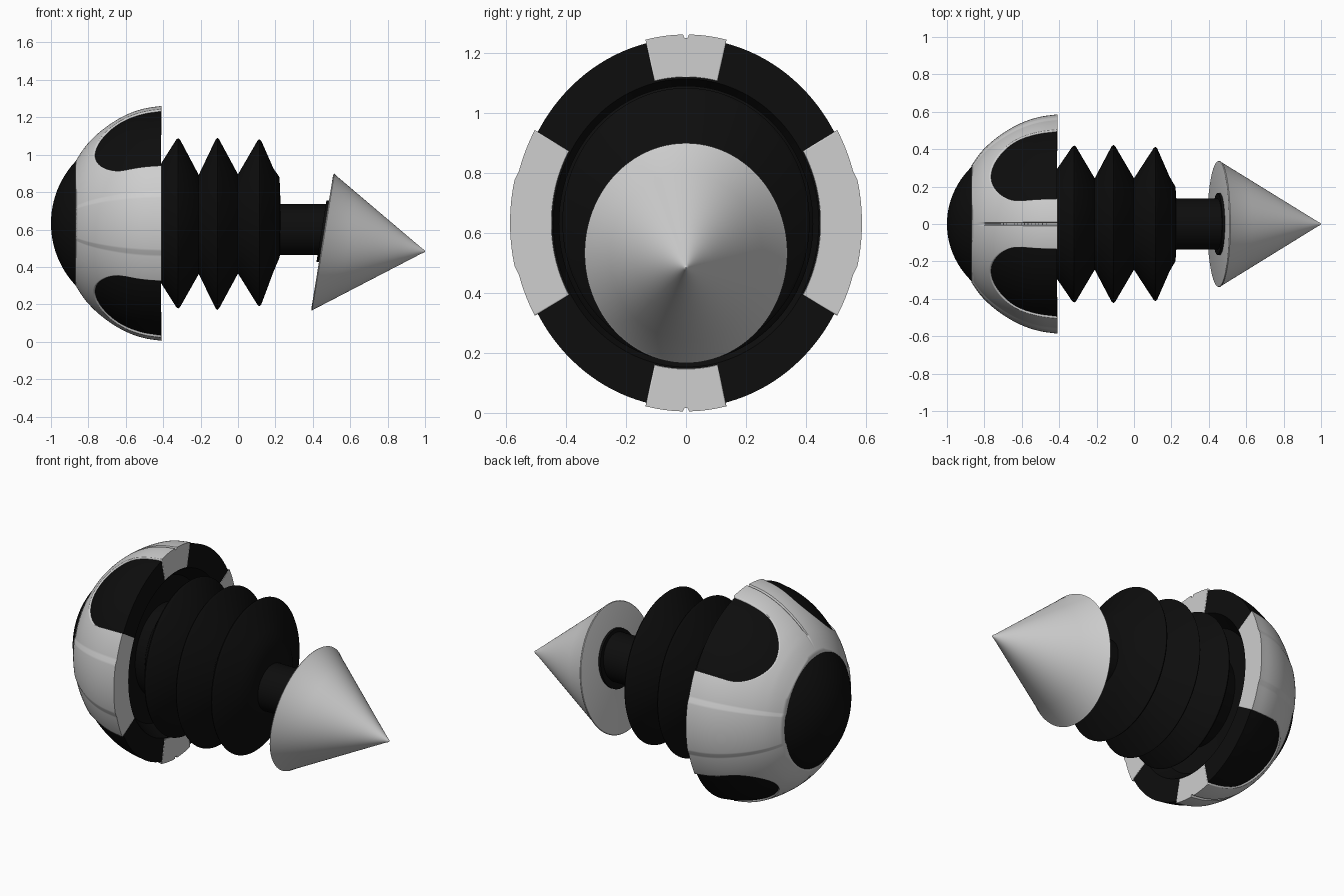
import bpy, bmesh, math

if "Cube" in bpy.data.objects:
    bpy.data.objects.remove(bpy.data.objects["Cube"])

CZ = 0.633      # height of the long axis
YS = 0.922      # everything is slightly squashed sideways


def material(name, v):
    m = bpy.data.materials.new(name)
    m.diffuse_color = (v, v, v, 1)
    m.use_nodes = True
    m.node_tree.nodes["Principled BSDF"].inputs["Base Color"].default_value = m.diffuse_color
    return m


black = material("black", 0.004)
white = material("light_grey", 0.62)


def finish(name, bm, mat, angle=35):
    me = bpy.data.meshes.new(name)
    bm.to_mesh(me)
    bm.free()
    ob = bpy.data.objects.new(name, me)
    bpy.context.collection.objects.link(ob)
    me.materials.append(mat)
    bpy.ops.object.select_all(action='DESELECT')
    ob.select_set(True)
    bpy.context.view_layer.objects.active = ob
    bpy.ops.object.shade_smooth_by_angle(angle=math.radians(angle))
    return ob


def loft(name, profile, mat, ys=YS, shear=0.0, n=96):
    """Rings along x; profile entries are (x, radius, centre z)."""
    bm = bmesh.new()
    rings = []
    for x, r, cz in profile:
        ring = []
        for i in range(n):
            a = 2 * math.pi * i / n
            dz = r * math.cos(a)
            ring.append(bm.verts.new((x + shear * dz, ys * r * math.sin(a), cz + dz)))
        rings.append(ring)
    for a, b in zip(rings, rings[1:]):
        for i in range(n):
            j = (i + 1) % n
            bm.faces.new((a[i], b[i], b[j], a[j]))
    bm.faces.new(rings[0])
    bm.faces.new(rings[-1][::-1])
    bmesh.ops.recalc_face_normals(bm, faces=bm.faces)
    return finish(name, bm, mat)


# Dome outline: nose cap as a sphere, then a measured curve
DOME = [(-.87, .33), (-.835, .385), (-.80, .43), (-.74, .488), (-.66, .546),
        (-.58, .588), (-.50, .614), (-.41, .628)]


def dome_r(x):
    if x <= -.87:
        d = x + 1
        return math.sqrt(max(0, 2 * .484 * d - d * d))
    for k in range(len(DOME) - 1):
        (x0, r0), (x1, r1) = DOME[k], DOME[k + 1]
        if x <= x1 + 1e-6:
            # cubic interpolation with central-difference slopes
            def slope(i):
                a, b = DOME[max(i - 1, 0)], DOME[min(i + 1, len(DOME) - 1)]
                return (b[1] - a[1]) / (b[0] - a[0])
            h = x1 - x0
            t = (x - x0) / h
            return ((2*t**3 - 3*t**2 + 1) * r0 + (t**3 - 2*t**2 + t) * h * slope(k)
                    + (3*t**2 - 2*t**3) * r1 + (t**3 - t**2) * h * slope(k + 1))
    return DOME[-1][1]


LO, HI = 13.5, 60.5     # angular limits of each dark opening, from vertical


def fold(deg):
    d = deg % 180
    return min(d, 180 - d)


def opening_x(phi):
    d = abs(phi - (LO + HI) / 2) / ((HI - LO) / 2)
    return -.60 - .17 * math.sqrt(max(0, 1 - d * d))


def relief(phi, x):
    # seam on the top and bottom bands, raised strip on the side bands
    if phi < .9:
        return -.012 * min(1, max(0, (x + .84) / .1))
    return .008 * min(1, max(0, (phi - 74) / 3))


# White shell with four rounded openings, wrapping round the rear rim
bm = bmesh.new()
NA, NB = 18, 10
cols = []
for c in range(720):
    deg = c * .5
    phi = fold(deg)
    xe = opening_x(phi)
    xs = [-.87 + (xe + .87) * i / NA for i in range(NA)]
    xs += [xe + (-.41 - xe) * i / NB for i in range(NB + 1)]
    pts = [(x, dome_r(x) + relief(phi, x)) for x in xs]
    pts += [(-.41, .487), (-.50, .43)]
    a = math.radians(deg)
    cols.append([bm.verts.new((x, YS * r * math.sin(a), CZ + r * math.cos(a)))
                 for x, r in pts])
for c in range(720):
    p, q = cols[c], cols[(c + 1) % 720]
    open_here = LO < fold(c * .5 + .25) < HI
    for i in range(len(p) - 1):
        if not (open_here and i >= NA):
            bm.faces.new((p[i], p[i + 1], q[i + 1], q[i]))
for v in [v for v in bm.verts if not v.link_faces]:
    bm.verts.remove(v)
shell = finish("dome_shell", bm, white, 30)
sol = shell.modifiers.new("thickness", 'SOLIDIFY')
sol.thickness = .025
sol.offset = -1

# Dark dome underneath, showing in the openings and as the nose cap
inner = [(-1 + .13 * (i / 12) ** 2, 0, CZ) for i in range(13)]
inner = [(x, max(dome_r(x), .001), CZ) for x, _, _ in inner]
for i in range(1, 25):
    x = -.87 + .458 * i / 24
    inner.append((x, dome_r(x) - .012, CZ))
inner += [(-.412, .48, CZ), (-.50, .42, CZ), (-.51, .2, CZ)]
loft("dome_core", inner, black, n=128)

# Pleated bellows
loft("bellows", [(-.53, .26, CZ), (-.43, .29, CZ), (-.33, .448, CZ), (-.32, .455, CZ),
                 (-.31, .448, CZ), (-.21, .265, .627), (-.12, .45, .63), (-.11, .46, .63),
                 (-.10, .45, .63), (0, .265, .63), (.105, .44, .636), (.115, .447, .636),
                 (.125, .436, .637), (.19, .275, .65), (.222, .215, .665),
                 (.226, .15, .63), (.227, .1, .60)], black)

# Neck and its socket plate on the base of the cone
loft("neck", [(.20, .136, .60), (.47, .136, .60)], black, ys=1)
loft("neck_socket", [(.446, .165, .59), (.46, .165, .59)], black, ys=1, shear=.163)

# Tilted cone tip with softened rim and point
base, tip, R = (.45, .533), (1.003, .483), .368
cone = []
for t, s in [(0, .97), (.003, .988), (.010, .996), (.022, .978), (.25, .75), (.5, .5),
             (.75, .25), (.95, .05), (.975, .028), (.988, .017), (.995, .004)]:
    cone.append((base[0] + (tip[0] - base[0]) * t, R * s, base[1] + (tip[1] - base[1]) * t))
loft("cone_tip", cone, white, shear=.163)
